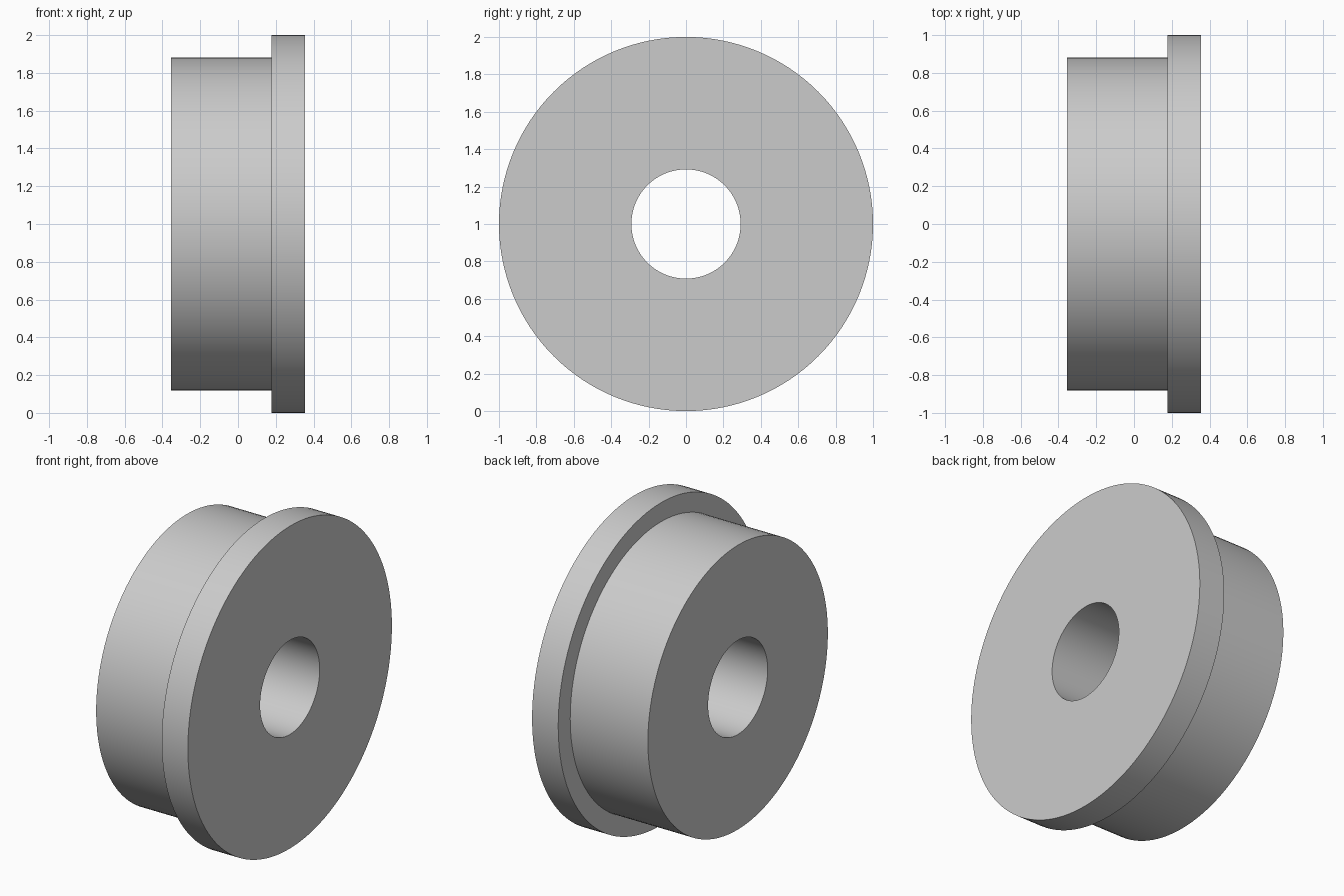
import bpy
import bmesh
import math
from mathutils import Vector

cube = bpy.data.objects.get("Cube")
if cube:
    bpy.data.objects.remove(cube, do_unlink=True)

# Dimensions
SEGMENTS = 128
FLANGE_R, HUB_R, BORE_R = 1.0, 0.882, 0.292
LEFT, STEP, RIGHT = -0.356, 0.177, 0.356

# Plain grey material
grey = bpy.data.materials.new("light_grey")
grey.use_nodes = True
colour = (0.6, 0.6, 0.6, 1.0)
grey.diffuse_color = colour
grey.node_tree.nodes["Principled BSDF"].inputs["Base Color"].default_value = colour

# Closed (x, radius) section of the flanged bushing, revolved about the x axis
section = [(LEFT, BORE_R), (LEFT, HUB_R), (STEP, HUB_R),
           (STEP, FLANGE_R), (RIGHT, FLANGE_R), (RIGHT, BORE_R)]
bm = bmesh.new()
verts = [bm.verts.new((x, 0, r)) for x, r in section]
edges = [bm.edges.new((a, b)) for a, b in zip(verts, verts[1:] + verts[:1])]
bmesh.ops.spin(bm, geom=verts + edges, cent=Vector(), axis=Vector((1, 0, 0)),
               angle=math.tau, steps=SEGMENTS, use_merge=False)
bmesh.ops.remove_doubles(bm, verts=bm.verts, dist=0.0001)
bmesh.ops.recalc_face_normals(bm, faces=bm.faces)

mesh = bpy.data.meshes.new("flanged_bushing")
bm.to_mesh(mesh)
bm.free()
mesh.materials.append(grey)

bushing = bpy.data.objects.new("flanged_bushing", mesh)
bpy.context.collection.objects.link(bushing)
bushing.location.z = FLANGE_R

# Smooth round walls with crisp rims
bpy.ops.object.select_all(action="DESELECT")
bushing.select_set(True)
bpy.context.view_layer.objects.active = bushing
bpy.ops.object.shade_smooth_by_angle(angle=math.radians(30))
